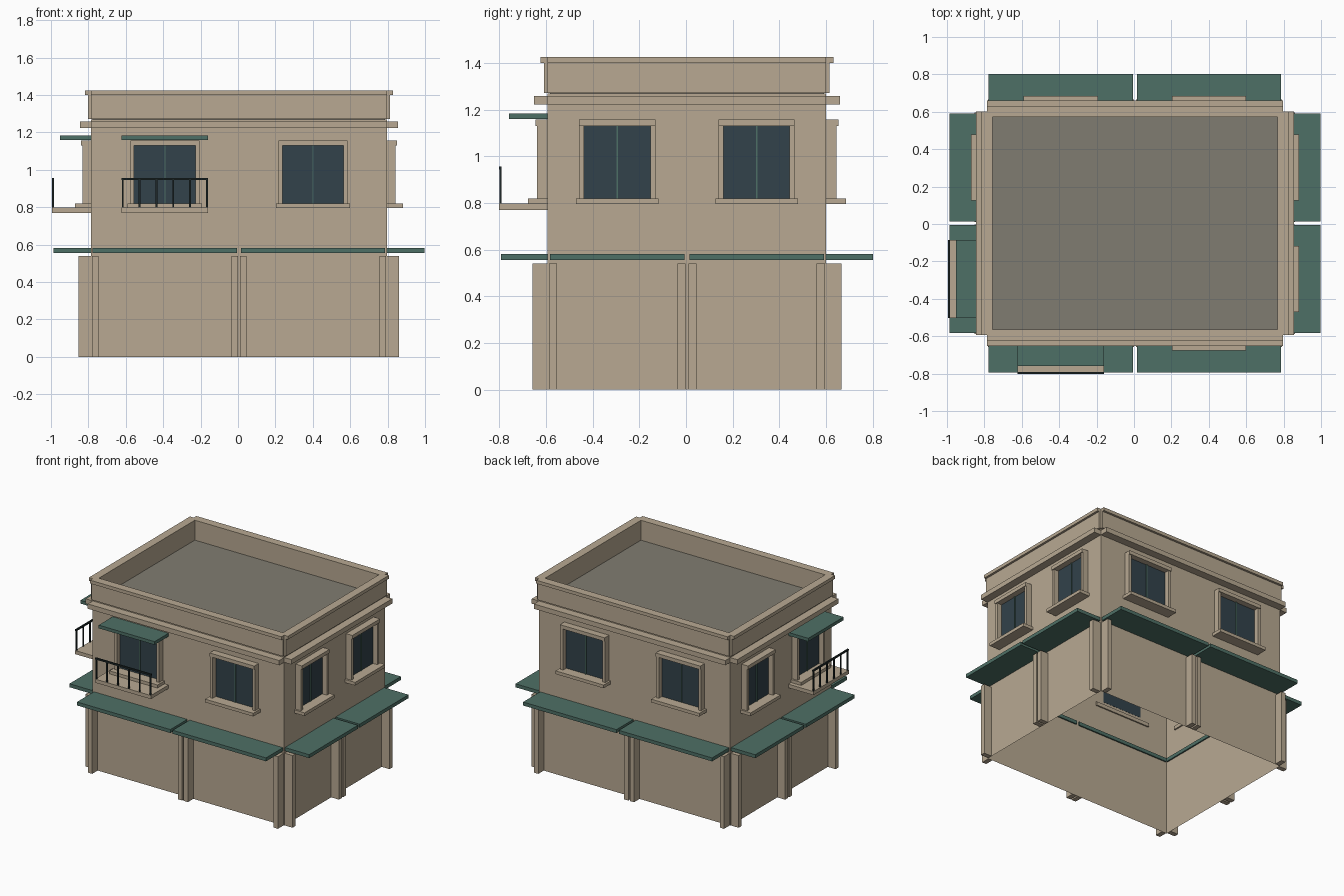
import bpy, bmesh

if "Cube" in bpy.data.objects:
    bpy.data.objects.remove(bpy.data.objects["Cube"])

CX, CY, HW, HD = 0.005, 0.004, 0.792, 0.597   # wall centre and half sizes


def mat(name, r, g, b):
    m = bpy.data.materials.new(name)
    m.diffuse_color = (r, g, b, 1)
    m.use_nodes = True
    m.node_tree.nodes["Principled BSDF"].inputs["Base Color"].default_value = m.diffuse_color
    return m


STONE = mat("tan_plaster", 0.48, 0.397, 0.288)
TEAL = mat("teal_awning", 0.076, 0.162, 0.133)
GLASS = mat("dark_glass", 0.032, 0.054, 0.069)
METAL = mat("dark_metal", 0.013, 0.021, 0.021)
ROOF = mat("grey_roof", 0.216, 0.202, 0.165)


def box(name, lo, hi, m, open_bottom=False):
    bm = bmesh.new()
    bmesh.ops.create_cube(bm, size=1)
    for v in bm.verts:
        v.co = [(a + b) / 2 + c * (b - a) for a, b, c in zip(lo, hi, v.co)]
    if open_bottom:
        bm.normal_update()
        bmesh.ops.delete(bm, geom=[f for f in bm.faces if f.normal.z < -0.5], context='FACES')
    me = bpy.data.meshes.new(name)
    bm.to_mesh(me)
    bm.free()
    me.materials.append(m)
    ob = bpy.data.objects.new(name, me)
    bpy.context.collection.objects.link(ob)
    return ob


def side_box(side, part, u, d, z, m):
    """Box on one facade: u along the wall, d outward from the wall, z up."""
    s = -1 if side in ("front", "left") else 1
    if side in ("front", "back"):
        ys = sorted(CY + s * (HD + k) for k in d)
        lo, hi = (CX + u[0], ys[0], z[0]), (CX + u[1], ys[1], z[1])
    else:
        xs = sorted(CX + s * (HW + k) for k in d)
        lo, hi = (xs[0], CY + u[0], z[0]), (xs[1], CY + u[1], z[1])
    return box(side + "_" + part, lo, hi, m)


# Hollow wall shell and flat roof
box("walls", (CX - HW, CY - HD, 0), (CX + HW, CY + HD, 1.27), STONE, True)
box("roof", (CX - HW + 0.01, CY - HD + 0.01, 1.268), (CX + HW - 0.01, CY + HD - 0.01, 1.276), ROOF)


def window(side, c, g):
    # g is the half width of the glass
    side_box(side, "window_glass", (c - g, c + g), (-0.001, 0.008), (0.82, 1.13), GLASS)
    side_box(side, "window_mullion", (c - 0.003, c + 0.003), (0, 0.014), (0.82, 1.13), TEAL)
    for s in (-1, 1):
        a, b = sorted((c + s * g, c + s * (g + 0.021)))
        side_box(side, "window_jamb", (a, b), (0, 0.045), (0.82, 1.13), STONE)
    side_box(side, "window_lintel", (c - g - 0.021, c + g + 0.021), (0, 0.052), (1.13, 1.157), STONE)
    side_box(side, "window_sill", (c - g - 0.035, c + g + 0.035), (0, 0.084), (0.796, 0.82), STONE)


def balcony(side, c, g):
    h = g + 0.067
    side_box(side, "balcony_slab", (c - h, c + h), (-0.01, 0.208), (0.77, 0.797), STONE)
    side_box(side, "window_awning", (c - h, c + h), (0, 0.165), (1.16, 1.184), TEAL)
    # Front railing: six bars and a top rail
    side_box(side, "top_rail", (c - h, c + h), (0.197, 0.208), (0.944, 0.956), METAL)
    for i in range(6):
        p = c - h + 0.006 + i * (2 * h - 0.012) / 5
        side_box(side, "rail_bar", (p - 0.005, p + 0.005), (0.198, 0.207), (0.797, 0.945), METAL)


for side, half, g in (("front", HW, 0.164), ("back", HW, 0.164),
                      ("right", HD, 0.142), ("left", HD, 0.142)):
    bay = half / 2
    for c in (-bay, bay):
        # Ground floor awning and its pair of pilasters
        w = bay - 0.010
        side_box(side, "ground_awning", (c - w, c + w), (-0.01, 0.2), (0.555, 0.581), TEAL)
        w = bay - 0.006
        side_box(side, "pilaster", (c - w, c - w + 0.035), (0, 0.065), (0, 0.54), STONE)
        side_box(side, "pilaster", (c + w - 0.035, c + w), (0, 0.065), (0, 0.54), STONE)
        window(side, c, g)
    if side in ("front", "left"):
        balcony(side, -bay, g)
    # Cornice, parapet and parapet cap, leaving notched corners
    side_box(side, "cornice", (-half, half), (-0.005, 0.059), (1.222, 1.258), STONE)
    side_box(side, "parapet", (-half, half), (-0.03, 0.015), (1.272, 1.40), STONE)
    side_box(side, "parapet_cap", (-half, half), (-0.03, 0.031), (1.40, 1.425), STONE)
